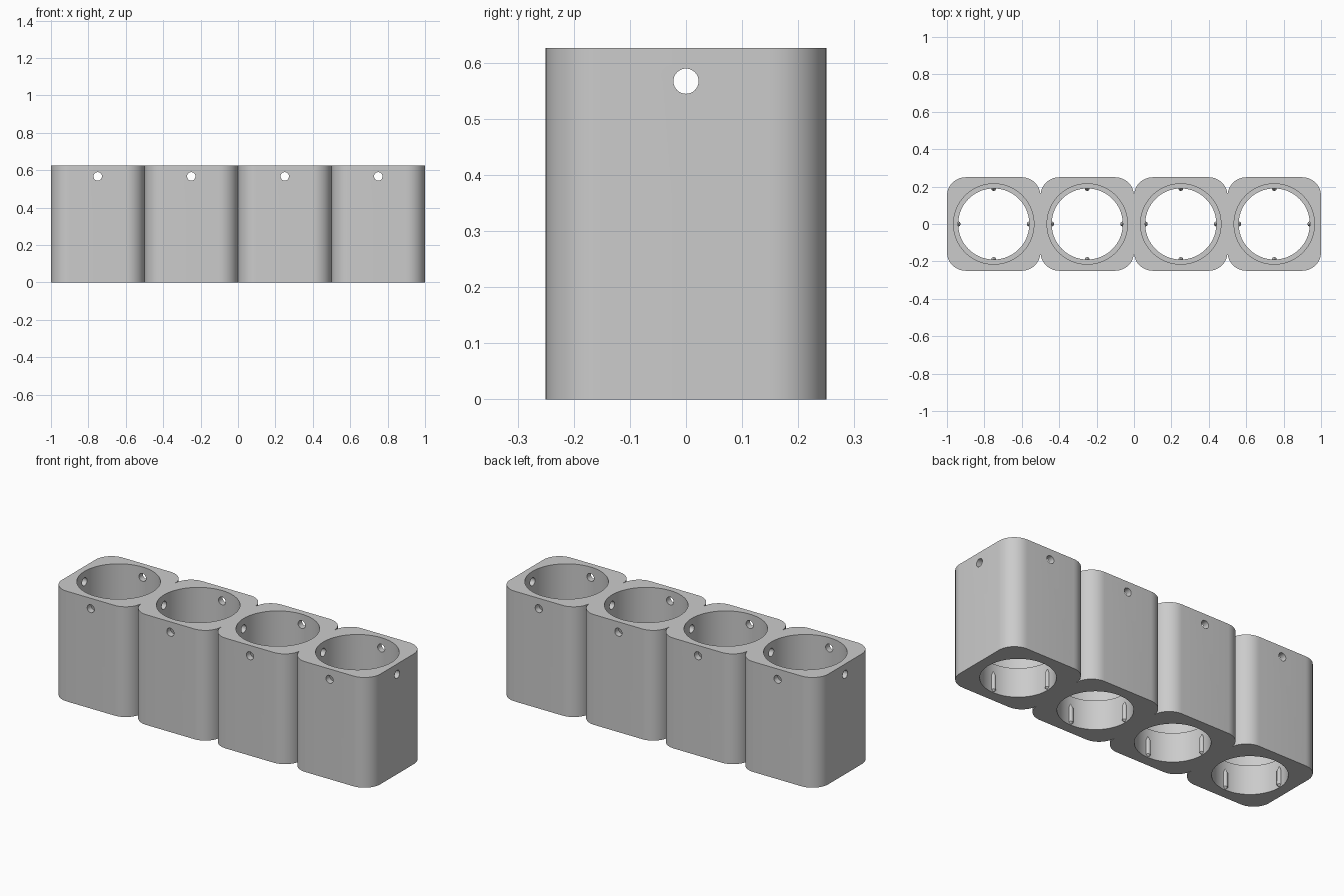
import bpy
import bmesh
from math import pi, cos, sin

if "Cube" in bpy.data.objects:
    bpy.data.objects.remove(bpy.data.objects["Cube"], do_unlink=True)

HEIGHT, HALF, CORNER = 0.626, 0.25, 0.1
BORE, BORE_TOP, LEDGE = 0.19, 0.215, 0.165
HOLE, HOLE_Z = 0.0225, 0.567
CENTRES = [-0.75, -0.25, 0.25, 0.75]

grey = bpy.data.materials.new("plain grey")
grey.use_nodes = True
colour = (0.6, 0.6, 0.6, 1)
grey.diffuse_color = colour
grey.node_tree.nodes["Principled BSDF"].inputs["Base Color"].default_value = colour


def finish(bm, name):
    bmesh.ops.recalc_face_normals(bm, faces=bm.faces)
    mesh = bpy.data.meshes.new(name)
    bm.to_mesh(mesh)
    bm.free()
    mesh.materials.append(grey)
    obj = bpy.data.objects.new(name, mesh)
    bpy.context.collection.objects.link(obj)
    return obj


def select(obj):
    bpy.ops.object.select_all(action="DESELECT")
    obj.select_set(True)
    bpy.context.view_layer.objects.active = obj


def cylinder(name, radius, start, end, axis, sides):
    """Cylinder whose axis runs between two points."""
    bpy.ops.mesh.primitive_cylinder_add(
        vertices=sides, radius=radius, depth=(end - start).length,
        location=(start + end) / 2, rotation=axis)
    obj = bpy.context.object
    obj.name = name
    obj.data.materials.append(grey)
    return obj


def cut(target, cutter):
    cutter.hide_render = True
    select(target)
    mod = target.modifiers.new("cut", "BOOLEAN")
    mod.operation = "DIFFERENCE"
    mod.solver = "EXACT"
    mod.object = cutter
    bpy.ops.object.modifier_apply(modifier=mod.name)
    bpy.data.objects.remove(cutter, do_unlink=True)


from mathutils import Vector

# Row of four rounded square blocks as one outline
front = []
steps = 12
for cx in CENTRES:
    for side, begin in ((-1, pi), (1, 1.5 * pi)):
        for i in range(steps + 1):
            a = begin + i * pi / 2 / steps
            front.append((cx + side * (HALF - CORNER) + CORNER * cos(a),
                          -HALF + CORNER + CORNER * sin(a)))
outline = front + [(x, -y) for x, y in reversed(front)]

bm = bmesh.new()
face = bm.faces.new([bm.verts.new((x, y, 0)) for x, y in outline])
bmesh.ops.remove_doubles(bm, verts=bm.verts, dist=0.0001)
grown = bmesh.ops.extrude_face_region(bm, geom=bm.faces[:])
top = [v for v in grown["geom"] if isinstance(v, bmesh.types.BMVert)]
bmesh.ops.translate(bm, verts=top, vec=(0, 0, HEIGHT))
body = finish(bm, "holder_body")

# Stepped bores and the small cross holes near the top
for cx in CENTRES:
    cut(body, cylinder("bore", BORE, Vector((cx, 0, -0.1)),
                       Vector((cx, 0, 0.8)), (0, 0, 0), 96))
    cut(body, cylinder("wide_bore", BORE_TOP, Vector((cx, 0, LEDGE)),
                       Vector((cx, 0, 0.8)), (0, 0, 0), 96))
    cut(body, cylinder("front_hole", HOLE, Vector((cx, -0.4, HOLE_Z)),
                       Vector((cx, 0.4, HOLE_Z)), (pi / 2, 0, 0), 32))
cut(body, cylinder("long_hole", HOLE, Vector((-1.2, 0, HOLE_Z)),
                   Vector((1.2, 0, HOLE_Z)), (0, pi / 2, 0), 32))
select(body)
bpy.ops.object.shade_smooth_by_angle(angle=pi / 6)

# Slim grip ribs with tapered ends on the lower bore wall
profile = [(0.003, 0.005), (0.013, 0.015), (0.013, 0.095), (0.003, 0.118)]
bm = bmesh.new()
for cx in CENTRES:
    for k in range(4):
        x, y = cx + BORE * cos(k * pi / 2), BORE * sin(k * pi / 2)
        rings = [[bm.verts.new((x + r * cos(j * pi / 8), y + r * sin(j * pi / 8), z))
                  for j in range(16)] for r, z in profile]
        for low, high in zip(rings, rings[1:]):
            for j in range(16):
                n = (j + 1) % 16
                bm.faces.new((low[j], low[n], high[n], high[j]))
        bm.faces.new(rings[0])
        bm.faces.new(rings[-1])
ribs = finish(bm, "grip_ribs")
select(ribs)
bpy.ops.object.shade_smooth_by_angle(angle=pi / 6)
